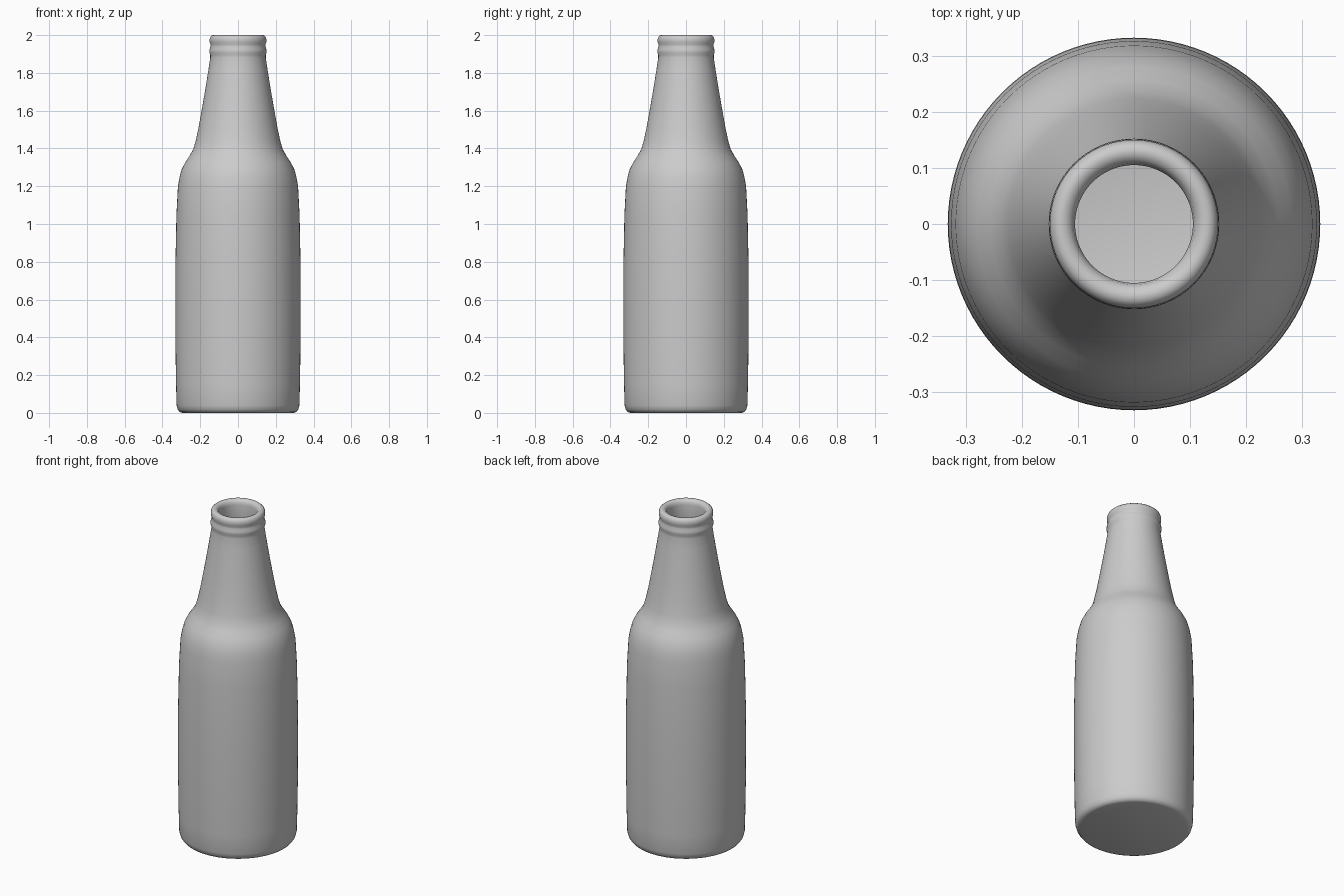
import bpy, bmesh, math

if "Cube" in bpy.data.objects:
    bpy.data.objects.remove(bpy.data.objects["Cube"])

SEGMENTS = 96

def lathe(name, profile):
    """Spin an (r, z) profile around z; points with r = 0 become poles."""
    bm = bmesh.new()
    verts = [bm.verts.new((r, 0, z)) for r, z in profile]
    edges = [bm.edges.new(pair) for pair in zip(verts, verts[1:])]
    bmesh.ops.spin(bm, geom=verts + edges, cent=(0, 0, 0), axis=(0, 0, 1),
                   angle=2 * math.pi, steps=SEGMENTS, use_duplicate=False)
    bmesh.ops.remove_doubles(bm, verts=bm.verts, dist=0.0002)
    bmesh.ops.recalc_face_normals(bm, faces=bm.faces)
    mesh = bpy.data.meshes.new(name)
    bm.to_mesh(mesh)
    bm.free()
    obj = bpy.data.objects.new(name, mesh)
    bpy.context.collection.objects.link(obj)
    bpy.context.view_layer.objects.active = obj
    obj.select_set(True)
    bpy.ops.object.shade_smooth_by_angle(angle=math.radians(40))
    return obj

# Base, body, shoulder and neck
outer = [(0, 0), (0.295, 0), (0.309, 0.005), (0.319, 0.018), (0.325, 0.04),
         (0.328, 0.15), (0.331, 0.35), (0.332, 0.6), (0.331, 0.8), (0.326, 1.05),
         (0.318, 1.2), (0.309, 1.25), (0.298, 1.29), (0.280, 1.325), (0.257, 1.36),
         (0.237, 1.395), (0.224, 1.44), (0.209, 1.51), (0.191, 1.61),
         (0.172, 1.72), (0.156, 1.82), (0.147, 1.88)]

# Ring, groove and rounded lip
lip = [(0.147, 1.895), (0.152, 1.908), (0.151, 1.923), (0.145, 1.938),
       (0.145, 1.95), (0.150, 1.962), (0.150, 1.978), (0.146, 1.991),
       (0.137, 1.999), (0.126, 2.0), (0.115, 1.995), (0.108, 1.985), (0.105, 1.97)]

# Inner wall follows the outside down to the floor
inner = [(r - 0.04, z) for r, z in reversed(outer) if z > 0.03]
inner += [(0.27, 0.03), (0, 0.03)]

lathe("bottle", outer + lip + inner)
